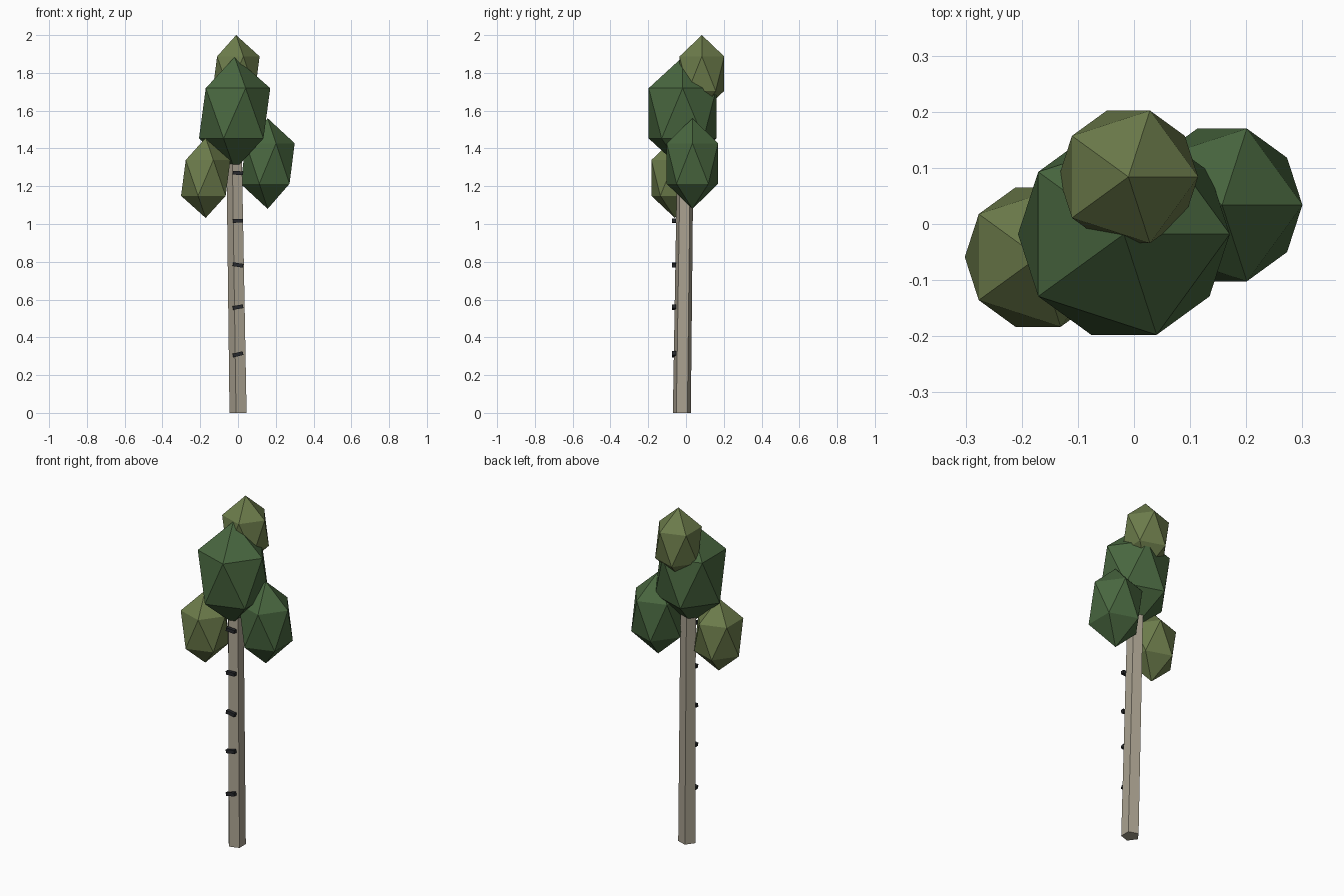
import bpy, bmesh
from math import radians, cos, sin

if "Cube" in bpy.data.objects:
    bpy.data.objects.remove(bpy.data.objects["Cube"])


def material(name, rgb):
    m = bpy.data.materials.new(name)
    m.diffuse_color = (*rgb, 1)
    m.use_nodes = True
    m.node_tree.nodes["Principled BSDF"].inputs["Base Color"].default_value = m.diffuse_color
    return m


BARK = material("pale_bark", (0.40, 0.36, 0.28))
DARK = material("dark_mark", (0.02, 0.022, 0.025))
GREEN = material("dark_green", (0.066, 0.135, 0.05))
OLIVE = material("olive_green", (0.15, 0.20, 0.07))


def finish(obj, name, mat):
    obj.name = name
    obj.data.materials.append(mat)


# Trunk: five-sided, slightly tapered and leaning
bm = bmesh.new()
rings = []
for cx, cy, z, r in [(0.005, -0.022, 0, 0.05), (-0.017, -0.003, 1.42, 0.045)]:
    rings.append([bm.verts.new((cx + r * cos(radians(36 + 72 * i)),
                                cy + r * sin(radians(36 + 72 * i)), z))
                  for i in range(5)])
low, high = rings
for i in range(5):
    j = (i + 1) % 5
    bm.faces.new((low[i], low[j], high[j], high[i]))
bm.faces.new(low[::-1])
bm.faces.new(high)
mesh = bpy.data.meshes.new("trunk")
bm.to_mesh(mesh)
bm.free()
trunk = bpy.data.objects.new("trunk", mesh)
bpy.context.collection.objects.link(trunk)
finish(trunk, "trunk", BARK)

# Bark marks up the front of the trunk
for i, (z, tilt) in enumerate([(0.31, -14), (0.56, -10), (0.783, 9),
                               (1.017, -2), (1.27, 4)]):
    bpy.ops.mesh.primitive_cube_add(size=1, location=(0, -0.064, z),
                                    rotation=(0, radians(tilt), 0))
    mark = bpy.context.object
    mark.scale = (0.055, 0.02, 0.02)
    finish(mark, f"bark_mark_{i + 1}", DARK)

# Foliage: stretched icosahedra (centre, horizontal radius, vertical radius)
for name, loc, r, rz, mat in [
    ("main_foliage", (-0.018, -0.018, 1.586), 0.211, 0.298, GREEN),
    ("right_foliage", (0.157, 0.034, 1.32), 0.160, 0.24, GREEN),
    ("left_foliage", (-0.171, -0.059, 1.244), 0.146, 0.212, OLIVE),
    ("top_foliage", (-0.01, 0.084, 1.796), 0.139, 0.204, OLIVE),
]:
    bpy.ops.mesh.primitive_ico_sphere_add(subdivisions=1, radius=1, location=loc)
    blob = bpy.context.object
    blob.scale = (r, r, rz)
    finish(blob, name, mat)
